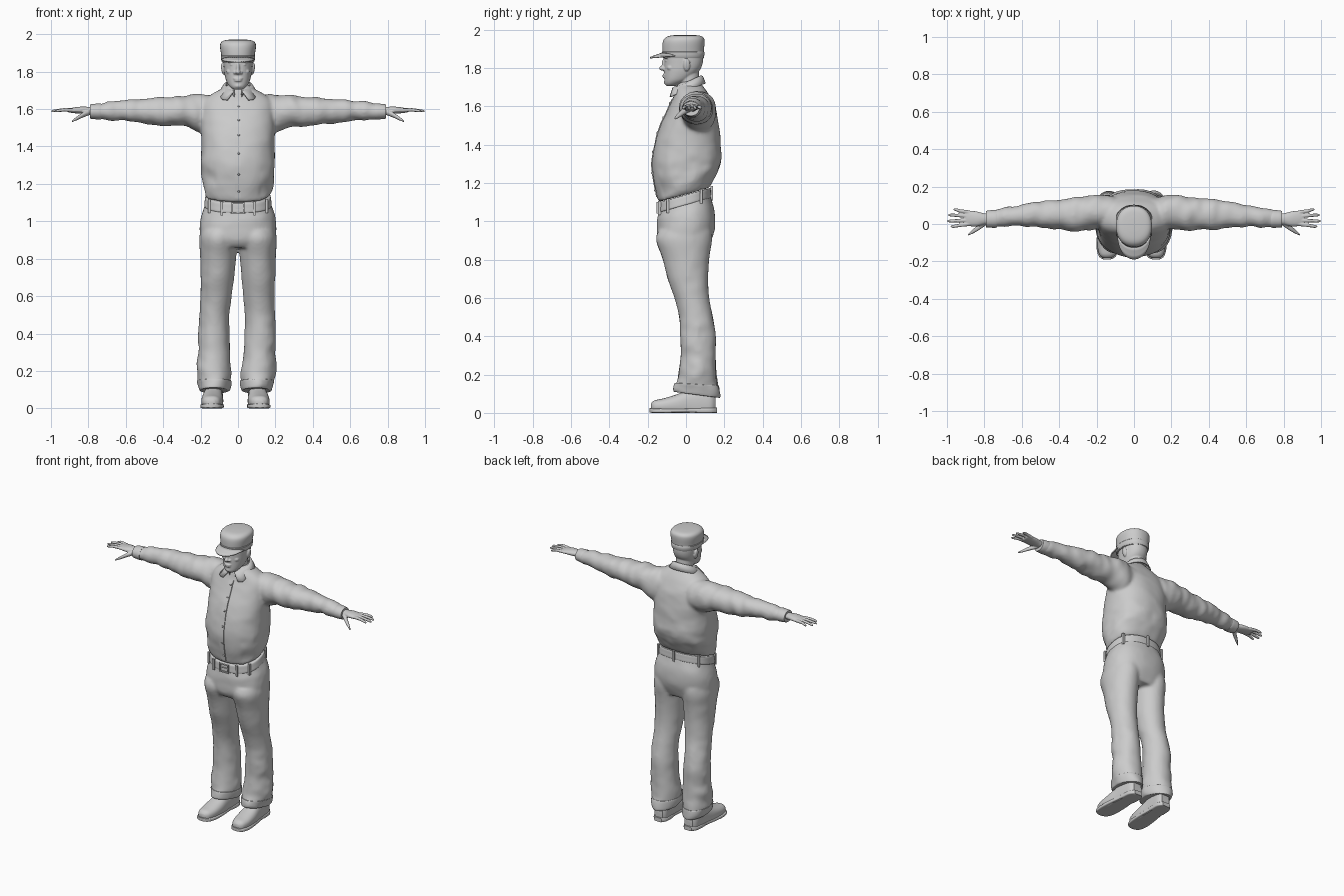
import bpy, bmesh, math
from mathutils import Vector, Matrix, noise

if "Cube" in bpy.data.objects:
    bpy.data.objects.remove(bpy.data.objects["Cube"], do_unlink=True)

grey = bpy.data.materials.new("plain grey")
grey.use_nodes = True
grey.diffuse_color = (0.6, 0.6, 0.6, 1)
grey.node_tree.nodes["Principled BSDF"].inputs["Base Color"].default_value = grey.diffuse_color


def finish(name, bm, voxel=0, smooth=0, solid=0):
    """Turn a bmesh into a smooth object, optionally fusing its pieces."""
    bmesh.ops.recalc_face_normals(bm, faces=bm.faces)
    for f in bm.faces:
        f.smooth = True
    mesh = bpy.data.meshes.new(name)
    bm.to_mesh(mesh)
    bm.free()
    mesh.materials.append(grey)
    ob = bpy.data.objects.new(name, mesh)
    bpy.context.collection.objects.link(ob)
    if solid:
        mod = ob.modifiers.new("thickness", 'SOLIDIFY')
        mod.thickness, mod.offset = solid, 0
    if voxel:
        mod = ob.modifiers.new("fuse", 'REMESH')
        mod.mode, mod.voxel_size, mod.use_smooth_shade = 'VOXEL', voxel, True
    if smooth:
        mod = ob.modifiers.new("soften", 'SMOOTH')
        mod.factor, mod.iterations = 0.5, smooth
    if not voxel:
        bpy.ops.object.select_all(action='DESELECT')
        ob.select_set(True)
        bpy.context.view_layer.objects.active = ob
        bpy.ops.object.shade_smooth_by_angle(angle=math.radians(40))
    return ob


def spline(rows, steps):
    """Smoothly interpolate a list of section rows."""
    rows = [Vector(r) for r in rows]
    out = []
    for i in range(len(rows) - 1):
        a, b = rows[max(i - 1, 0)], rows[i]
        c, d = rows[i + 1], rows[min(i + 2, len(rows) - 1)]
        for k in range(steps):
            t = k / steps
            out.append(b + (c - a) * (t / 2) + (a * 2 - b * 5 + c * 4 - d) * (t * t / 2)
                       + (b * 3 - a - c * 3 + d) * (t ** 3 / 2))
    return out + [rows[-1]]


def loft(bm, rows, axis='z', side=1, steps=4, n=40, power=2.0, warp=None, cap=True):
    """Skin oval sections (position, centre a, centre b, radius a, radius b)."""
    rings = []
    for t, a, b, ra, rb in spline(rows, steps):
        ring = []
        for k in range(n):
            ang = math.tau * k / n
            c, s = math.cos(ang), math.sin(ang)
            u = a + ra * math.copysign(abs(c) ** (2 / power), c)
            v = b + rb * math.copysign(abs(s) ** (2 / power), s)
            p = Vector({'x': (t, u, v), 'y': (u, t, v), 'z': (u, v, t)}[axis])
            p.x *= side
            ring.append(bm.verts.new(warp(p) if warp else p))
        rings.append(ring)
    for r, q in zip(rings, rings[1:]):
        for k in range(n):
            bm.faces.new((r[k], r[k - 1], q[k - 1], q[k]))
    if cap:
        bm.faces.new(rings[0])
        bm.faces.new(rings[-1])


def ball(bm, at, size, turn=0):
    m = Matrix.Translation(at) @ Matrix.Rotation(turn, 4, 'Y') @ Matrix.Diagonal((*size, 1))
    bmesh.ops.create_uvsphere(bm, u_segments=20, v_segments=12, radius=1, matrix=m)


def box(bm, at, size, tilt=0):
    m = Matrix.Translation(at) @ Matrix.Rotation(tilt, 4, 'X') @ Matrix.Diagonal((*size, 1))
    bmesh.ops.create_cube(bm, size=1, matrix=m)


def clamp(v):
    return max(0, min(1, v))


SLOPE = 0.28


def cloth(p, freq, amount):
    """Soft fabric folds."""
    f = Vector(freq)
    d = noise.noise(p * f) + 0.5 * noise.noise(p * f * 2 + Vector((5, 3, 1)))
    return p + Vector((p.x * 2 if abs(p.x) < 0.2 else 0, p.y - 0.04, 0)).normalized() * d * amount


def shirt_warp(p):
    low = clamp((1.4 - p.z) / 0.22)
    p = cloth(p, (8, 8, 13), 0.004 + 0.01 * low * (p.y > 0 or abs(p.x) > 0.12))
    p.z += SLOPE * p.y * low
    return p


def sleeve_warp(p):
    d = noise.noise(p * Vector((20, 9, 9))) * 0.011
    return p + Vector((0, p.y - 0.05, p.z - 1.587)).normalized() * d


def trouser_warp(p):
    p = cloth(p, (9, 9, 11), 0.004 + 0.009 * clamp((0.6 - p.z) * 2))
    p.z += SLOPE * p.y * clamp((p.z - 0.95) / 0.13) - 0.14 * (p.y - 0.05) * clamp((0.2 - p.z) * 9)
    if p.x < 0:
        p.x -= 0.03 * clamp(1 - p.z / 0.7)
    return p


# Shirt: body and sleeves fused together
TORSO = [(1.14, 0, -.01, .165, .13), (1.17, 0, -.005, .18, .145), (1.24, 0, .005, .194, .172),
         (1.32, 0, .005, .198, .182), (1.42, 0, .01, .196, .168), (1.5, 0, .02, .197, .152),
         (1.58, 0, .03, .197, .127), (1.64, 0, .03, .186, .1), (1.68, 0, .025, .14, .083),
         (1.71, 0, .02, .085, .066), (1.73, 0, .02, .055, .05)]
SLEEVE = [(.1, .06, 1.57, .08, .1), (.18, .065, 1.575, .09, .105), (.25, .06, 1.585, .091, .092),
          (.33, .053, 1.588, .088, .081), (.42, .05, 1.588, .08, .075), (.5, .05, 1.59, .071, .069),
          (.6, .045, 1.593, .058, .056), (.7, .033, 1.588, .049, .046), (.75, .027, 1.587, .045, .04),
          (.785, .026, 1.587, .042, .037)]
bm = bmesh.new()
loft(bm, TORSO, power=2.3, n=64, steps=6, warp=shirt_warp)
for side in (1, -1):
    loft(bm, SLEEVE, 'x', side, steps=6, warp=sleeve_warp)
finish("shirt", bm, voxel=0.01, smooth=5)

# Button placket and buttons down the chest
bm = bmesh.new()
buttons = bmesh.new()
strip = []
for i, (z, _, cy, _, ry) in enumerate(spline(TORSO[1:8], 6)):
    p = shirt_warp(Vector((0, cy - ry, z)))
    strip.append([bm.verts.new((x, p.y + dy, p.z)) for x, dy in
                  ((-.018, .006), (-.016, -.004), (.016, -.004), (.018, .006))])
    if i % 6 == 3:
        ball(buttons, (0.004, p.y - 0.004, p.z), (.006, .004, .006))
for r, q in zip(strip, strip[1:]):
    for k in range(3):
        bm.faces.new((r[k], r[k + 1], q[k + 1], q[k]))
finish("placket", bm)
finish("buttons", buttons)

# Turned-down collar with two points at the front
bm = bmesh.new()
prev = None
for i in range(49):
    a = math.radians(-163 + 326 * i / 48)
    tip = clamp((abs(a) - 1.9) / 0.8) ** 2
    col = []
    for rx, ry, drop in ((.06, .062, .03), (.066, .068, 0), (.076, .074, .004), (.1, .088, .04)):
        y = 0.012 - 0.01 * tip + ry * math.cos(a)
        top = 1.722 + 0.45 * (0.012 + 0.068 * math.cos(a))
        spread = 1 + (0.9 * tip if drop == .04 else 0)
        col.append(bm.verts.new((rx * math.sin(a) * spread, y, top - drop * (1 + 0.25 * tip))))
    if prev:
        for k in range(3):
            bm.faces.new((prev[k], prev[k + 1], col[k + 1], col[k]))
    prev = col
finish("collar", bm, solid=0.007)

# Sleeve cuffs
for side, label in ((1, "left"), (-1, "right")):
    bm = bmesh.new()
    loft(bm, [(.735, .028, 1.587, .044, .039), (.738, .028, 1.587, .048, .043),
              (.785, .026, 1.587, .045, .039), (.79, .026, 1.587, .04, .034)], 'x', side, steps=3)
    finish(label + "_cuff", bm)

# Trousers: seat and legs fused together
SEAT = [(.86, 0, -.005, .17, .12), (.9, 0, -.008, .2, .14), (.97, 0, 0, .205, .153),
        (1.03, 0, 0, .197, .15), (1.08, 0, -.005, .18, .138), (1.13, 0, -.01, .165, .128)]
LEG = [(.95, .1, -.005, .1, .14), (.9, .105, -.01, .102, .146), (.8, .106, 0, .096, .121),
       (.7, .11, .01, .09, .106), (.6, .112, .03, .083, .091), (.5, .118, .052, .08, .088),
       (.4, .117, .063, .084, .092), (.3, .113, .064, .086, .092), (.2, .107, .06, .09, .1),
       (.13, .105, .055, .083, .112), (.105, .1, .055, .076, .114)]
bm = bmesh.new()
loft(bm, SEAT, power=2.3, n=64, warp=trouser_warp)
for side in (1, -1):
    loft(bm, LEG, side=side, steps=6, warp=trouser_warp)
finish("trousers", bm, voxel=0.01, smooth=5)

# Trouser hems
for side, label in ((1, "left"), (-1, "right")):
    bm = bmesh.new()
    loft(bm, [(.15, .104, .055, .084, .11), (.145, .104, .055, .088, .115),
              (.1, .1, .055, .08, .119), (.095, .1, .055, .07, .108)], side=side, warp=trouser_warp)
    finish(label + "_hem", bm)

# Belt, loops and buckle follow the tilted waist


def belt_warp(p):
    p.z += SLOPE * p.y
    return p


bm = bmesh.new()
loft(bm, [(1.085, 0, -.008, .17, .13), (1.088, 0, -.008, .18, .139), (1.112, 0, -.008, .178, .138),
          (1.135, 0, -.008, .174, .136), (1.138, 0, -.008, .165, .128)], power=2.3, n=64, warp=belt_warp)
finish("belt", bm)
bm = bmesh.new()
for deg in (-115, -65, -145, -35, 90, 35, 145):
    c, s = math.cos(math.radians(deg)), math.sin(math.radians(deg))
    y = -0.008 + 0.142 * math.copysign(abs(s) ** 0.87, s)
    x = 0.182 * math.copysign(abs(c) ** 0.87, c)
    box(bm, (x, y, 1.108 + SLOPE * y), (.014, .014, .075))
finish("belt_loops", bm)
bm = bmesh.new()
for x in (-.03, .03):
    box(bm, (x, -.149, 1.07), (.008, .012, .06))
for z in (-.026, .026):
    box(bm, (0, -.149, 1.07 + z), (.06, .012, .008))
box(bm, (.008, -.149, 1.07), (.044, .008, .006))
finish("buckle", bm)

# Head and neck with facial features
bm = bmesh.new()
loft(bm, [(1.705, 0, -.078, .025, .024), (1.718, 0, -.066, .043, .045), (1.74, 0, -.045, .059, .068),
          (1.78, 0, -.024, .071, .09), (1.82, 0, -.014, .076, .1), (1.87, 0, -.012, .078, .1),
          (1.93, 0, -.012, .07, .09)], power=2.2)
loft(bm, [(1.62, 0, .03, .06, .055), (1.7, 0, .018, .055, .056), (1.8, 0, .005, .055, .06)])
ball(bm, (0, -.122, 1.798), (.014, .018, .013))
ball(bm, (0, -.114, 1.818), (.01, .013, .032))
ball(bm, (0, -.11, 1.763), (.026, .013, .006))
ball(bm, (0, -.11, 1.752), (.022, .013, .006))
ball(bm, (0, -.098, 1.724), (.024, .018, .014))
for side in (1, -1):
    ball(bm, (side * .016, -.114, 1.794), (.009, .011, .008))
    ball(bm, (side * .032, -.1, 1.857), (.026, .016, .008), side * .15)
    ball(bm, (side * .031, -.098, 1.838), (.014, .012, .007))
    ball(bm, (side * .043, -.08, 1.8), (.02, .02, .016))
    ball(bm, (side * .08, .004, 1.815), (.01, .018, .033), side * .15)
finish("head", bm, voxel=0.004, smooth=3)

# Cap with band and peak
bm = bmesh.new()
loft(bm, [(1.85, 0, -.014, .084, .104), (1.89, 0, -.015, .09, .108), (1.935, 0, -.012, .096, .109),
          (1.957, 0, -.008, .09, .1), (1.968, 0, -.005, .07, .078), (1.972, 0, -.004, .03, .035)],
     n=48, power=2.2)
loft(bm, [(1.852, 0, -.014, .084, .104), (1.855, 0, -.014, .088, .108),
          (1.883, 0, -.015, .092, .111), (1.886, 0, -.015, .087, .106)], n=48, power=2.2, steps=2)
finish("cap", bm)
bm = bmesh.new()
prev = None
for i in range(25):
    a = math.pi * i / 24
    x, s = 0.086 * math.cos(a), math.sin(a)
    col = []
    for t in (0, .35, .7, 1):
        y = -0.05 - 0.068 * s - 0.07 * t * s ** 0.7
        col.append(bm.verts.new((x, y, 1.862 + 0.016 * s - 0.025 * t * s)))
    if prev:
        for k in range(3):
            bm.faces.new((prev[k], prev[k + 1], col[k + 1], col[k]))
    prev = col
finish("cap_peak", bm, solid=0.008)

# Hands: palm, four fingers and thumb
for side, label in ((1, "left"), (-1, "right")):
    bm = bmesh.new()
    loft(bm, [(.75, .026, 1.588, .028, .02), (.8, .027, 1.592, .03, .02), (.84, .027, 1.594, .04, .019),
              (.885, .03, 1.593, .041, .014), (.91, .031, 1.592, .036, .009)], 'x', side)
    for y, spread, tip in ((.063, .014, .965), (.042, .006, .993), (.02, -.004, .998), (-.001, -.012, .98)):
        loft(bm, [(.88, y, 1.594, .01, .01), (.93, y + spread / 2, 1.596, .0095, .009),
                  (tip - .012, y + spread, 1.59, .008, .007), (tip, y + spread, 1.588, .004, .004)],
             'x', side, n=14)
    loft(bm, [(.79, .012, 1.585, .018, .016), (.83, -.018, 1.568, .016, .014),
              (.865, -.042, 1.548, .011, .01), (.888, -.058, 1.535, .005, .005)], 'x', side, n=16)
    finish(label + "_hand", bm, voxel=0.004, smooth=2)

# Shoes with flat soles and heels


def shoe_warp(centre):
    def warp(p):
        return Vector((p.x + centre + math.copysign(0.1, centre) * -(p.y + 0.02) * 0.5, p.y, max(p.z, 0)))
    return warp


for centre, label in ((.108, "left"), (-.135, "right")):
    bm = bmesh.new()
    loft(bm, [(-.183, 0, .03, .02, .018), (-.165, 0, .033, .042, .032), (-.12, 0, .035, .055, .04),
              (-.05, 0, .04, .058, .056), (.02, 0, .045, .052, .08), (.08, 0, .05, .05, .09),
              (.13, 0, .05, .046, .08), (.153, 0, .05, .03, .05)], 'y', n=32, power=2.4, warp=shoe_warp(centre))
    finish(label + "_shoe", bm)
    bm = bmesh.new()
    loft(bm, [(-.19, 0, .014, .018, .011), (-.172, 0, .012, .046, .012), (-.12, 0, .011, .061, .012),
              (-.04, 0, .012, .06, .011), (.04, 0, .014, .052, .012), (.07, 0, .013, .053, .014),
              (.13, 0, .013, .05, .014), (.162, 0, .013, .028, .014)],
         'y', n=32, power=5, warp=shoe_warp(centre))
    finish(label + "_sole", bm)
